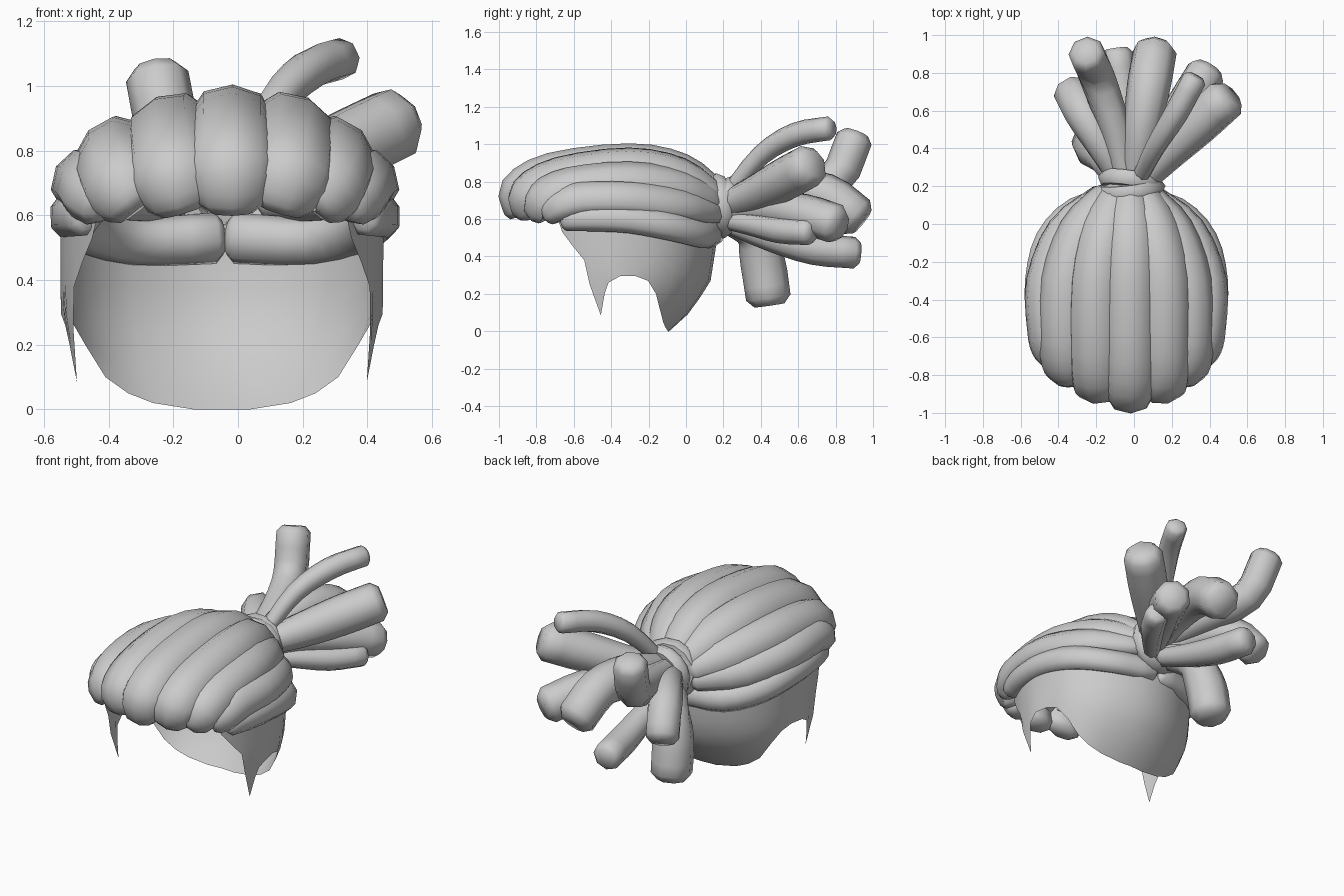
import bpy, bmesh, math
from mathutils import Vector, Matrix

if "Cube" in bpy.data.objects:
    bpy.data.objects.remove(bpy.data.objects["Cube"])


def finish(name, bm, angle=60):
    bmesh.ops.recalc_face_normals(bm, faces=bm.faces[:])
    me = bpy.data.meshes.new(name)
    bm.to_mesh(me)
    bm.free()
    ob = bpy.data.objects.new(name, me)
    bpy.context.collection.objects.link(ob)
    bpy.ops.object.select_all(action='DESELECT')
    ob.select_set(True)
    bpy.context.view_layer.objects.active = ob
    bpy.ops.object.shade_smooth_by_angle(angle=math.radians(angle))
    return ob


def spline(pts, steps):
    """Catmull-Rom through vectors of any size."""
    p = [2 * pts[0] - pts[1]] + pts + [2 * pts[-1] - pts[-2]]
    out = []
    for i in range(1, len(p) - 2):
        a, b, c, d = p[i - 1:i + 3]
        for k in range(steps):
            t = k / steps
            out.append(0.5 * (2 * b + (c - a) * t + (2 * a - 5 * b + 4 * c - d) * t * t
                              + (3 * b - a - 3 * c + d) * t ** 3))
    return out + [pts[-1].copy()]


def tube(name, pts, scales, width, thick, up_at, sides=8, steps=3):
    """Lock of hair: oval section swept along a path, blunt rounded ends."""
    path = spline([Vector((*p, s)) for p, s in zip(pts, scales)], steps)
    pos = [v.to_3d() for v in path]
    rings = []
    for i, c in enumerate(pos):
        t = (pos[min(i + 1, len(pos) - 1)] - pos[max(i - 1, 0)]).normalized()
        rings.append((c, t, path[i][3]))
    # extra shrunken rings round off both ends
    c, t, s = rings[0]
    rings.insert(0, (c - t * thick * 0.35, t, s * 0.68))
    c, t, s = rings[-1]
    rings.append((c + t * thick * 0.35, t, s * 0.68))
    bm = bmesh.new()
    loops = []
    for c, t, s in rings:
        side = t.cross(up_at(c)).normalized()
        up = side.cross(t).normalized()
        loops.append([bm.verts.new(c + side * (math.cos(a) * width * s) + up * (math.sin(a) * thick * s))
                      for a in [2 * math.pi * k / sides for k in range(sides)]])
    for l0, l1 in zip(loops, loops[1:]):
        for k in range(sides):
            j = (k + 1) % sides
            bm.faces.new((l0[k], l0[j], l1[j], l1[k]))
    bm.faces.new(loops[0])
    bm.faces.new(loops[-1])
    return finish(name, bm)


def lerp(table, x):
    for (x0, y0), (x1, y1) in zip(table, table[1:]):
        if x <= x1:
            return y0 + (y1 - y0) * (x - x0) / (x1 - x0)
    return table[-1][1]


# Shaved cap: open sheet with neckline, ear cut-outs and pointed sideburns
HALF_W = [(0, .36), (.1, .42), (.3, .485), (.6, .5), (1, .5)]
BACK = [(0, .21), (.1, .32), (.26, .43), (.45, .46), (1, .46)]
EDGE = [(0, 0), (14, 0), (35, .02), (48, .05), (59, .1), (69, .2), (77, .27), (86, .295),
        (95, .295), (101, .26), (103, .2), (105, .085), (111, .25), (114, .38),
        (121, .46), (127, .53), (130, .6)]
columns = [(-a, z) for a, z in EDGE[:0:-1]] + EDGE
bm = bmesh.new()
grid = []
ROWS = 6
for deg, low in columns:
    a = math.radians(deg)
    top = lerp([(0, .54), (60, .57), (90, .62), (130, .64)], abs(deg))
    col = []
    for r in range(ROWS + 1):
        z = low + (top - low) * r / ROWS
        b = lerp(BACK, z) if math.cos(a) > 0 else 0.6
        w = lerp(HALF_W, z) if abs(deg) < 94 else lerp([(0, .45), (.3, .5), (1, .505)], z)
        col.append(bm.verts.new((-0.05 + w * math.sin(a), -0.3 + b * math.cos(a), z)))
    grid.append(col)
for c0, c1 in zip(grid, grid[1:]):
    for r in range(ROWS):
        bm.faces.new((c0[r], c1[r], c1[r + 1], c0[r + 1]))
finish("shaved_cap", bm)

# Swept-back locks over the head, mirrored in pairs
HEAD = Vector((-0.04, -0.35, 0.45))
TOP_LOCKS = [
    ("crown", .125, .085, [(0, -.9, .64), (0, -.91, .76), (0, -.72, .87), (0, -.3, .92), (0, -.02, .87), (0, .17, .75)]),
    ("upper", .125, .083, [(.16, -.86, .64), (.19, -.86, .74), (.205, -.68, .84), (.2, -.3, .89), (.145, -.02, .84), (.07, .17, .73)]),
    ("temple", .115, .08, [(.29, -.8, .64), (.34, -.77, .71), (.365, -.62, .78), (.355, -.3, .81), (.26, -.02, .77), (.12, .16, .7)]),
    ("side", .1, .075, [(.38, -.73, .64), (.42, -.67, .68), (.445, -.55, .71), (.45, -.3, .71), (.34, -.02, .67), (.14, .16, .64)]),
    ("lower", .08, .065, [(.43, -.64, .6), (.465, -.5, .61), (.475, -.3, .6), (.42, -.08, .56), (.27, .08, .52), (.03, .14, .53)]),
]
for name, w, t, pts in TOP_LOCKS:
    for sign, label in ((1, "right"), (-1, "left")):
        if name == "crown" and sign < 0:
            continue
        mid = -0.02 if name in ("crown", "upper") else -0.04
        tube(f"{name}_lock_{label}", [(mid + sign * x, y, z) for x, y, z in pts],
             (.85, 1, 1, 1, .95, 1 if name == "lower" else .68), w, t, lambda c: c - HEAD)

# Hair tie: two crossing loops
for i, (y, tilt, major, minor) in enumerate([(.18, .12, .14, .048), (.225, -.15, .128, .045)]):
    bm = bmesh.new()
    m = Matrix.Translation((-0.02, y, .67)) @ Matrix.Rotation(math.pi / 2 + tilt, 4, 'X') @ Matrix.Rotation(tilt, 4, 'Y')
    rings = []
    for k in range(14):
        a = 2 * math.pi * k / 14
        rings.append([bm.verts.new(m @ Vector(((major + minor * math.cos(b)) * math.cos(a),
                                               (major + minor * math.cos(b)) * math.sin(a) * 0.95,
                                               minor * math.sin(b))))
                      for b in [2 * math.pi * j / 6 for j in range(6)]])
    for k in range(14):
        for j in range(6):
            n, q = (k + 1) % 14, (j + 1) % 6
            bm.faces.new((rings[k][j], rings[n][j], rings[n][q], rings[k][q]))
    finish(f"hair_tie_{i + 1}", bm)

# Ponytail locks fanning out behind the tie
TAIL = [
    ("arched", .064, [(.02, .22, .73), (.11, .4, .94), (.22, .58, 1.05), (.32, .765, 1.085)]),
    ("upturned", .098, [(-.04, .22, .7), (-.1, .5, .74), (-.2, .79, .81), (-.25, .9, 1.03)]),
    ("thick_right", .115, [(.03, .22, .68), (.16, .36, .73), (.33, .52, .81), (.485, .66, .885)]),
    ("thin_right", .07, [(.05, .22, .59), (.16, .35, .57), (.28, .5, .54), (.38, .66, .53)]),
    ("wide_right", .107, [(.03, .22, .65), (.14, .42, .66), (.27, .62, .63), (.38, .8, .575)]),
    ("drooping", .117, [(0, .22, .69), (.04, .5, .76), (.08, .74, .73), (.11, .91, .61)]),
    ("low_back", .085, [(-.02, .22, .58), (-.04, .45, .5), (-.06, .68, .44), (-.09, .9, .42)]),
    ("hanging", .12, [(-.06, .22, .6), (-.15, .36, .53), (-.2, .41, .37), (-.21, .44, .18)]),
    ("left", .1, [(-.06, .22, .66), (-.17, .42, .7), (-.27, .59, .66), (-.33, .7, .53)]),
]
for name, r, pts in TAIL:
    tube(f"ponytail_{name}_lock", pts, (.65, .85, 1, 1), r, r, lambda c: Vector((1, 0, .1)))
